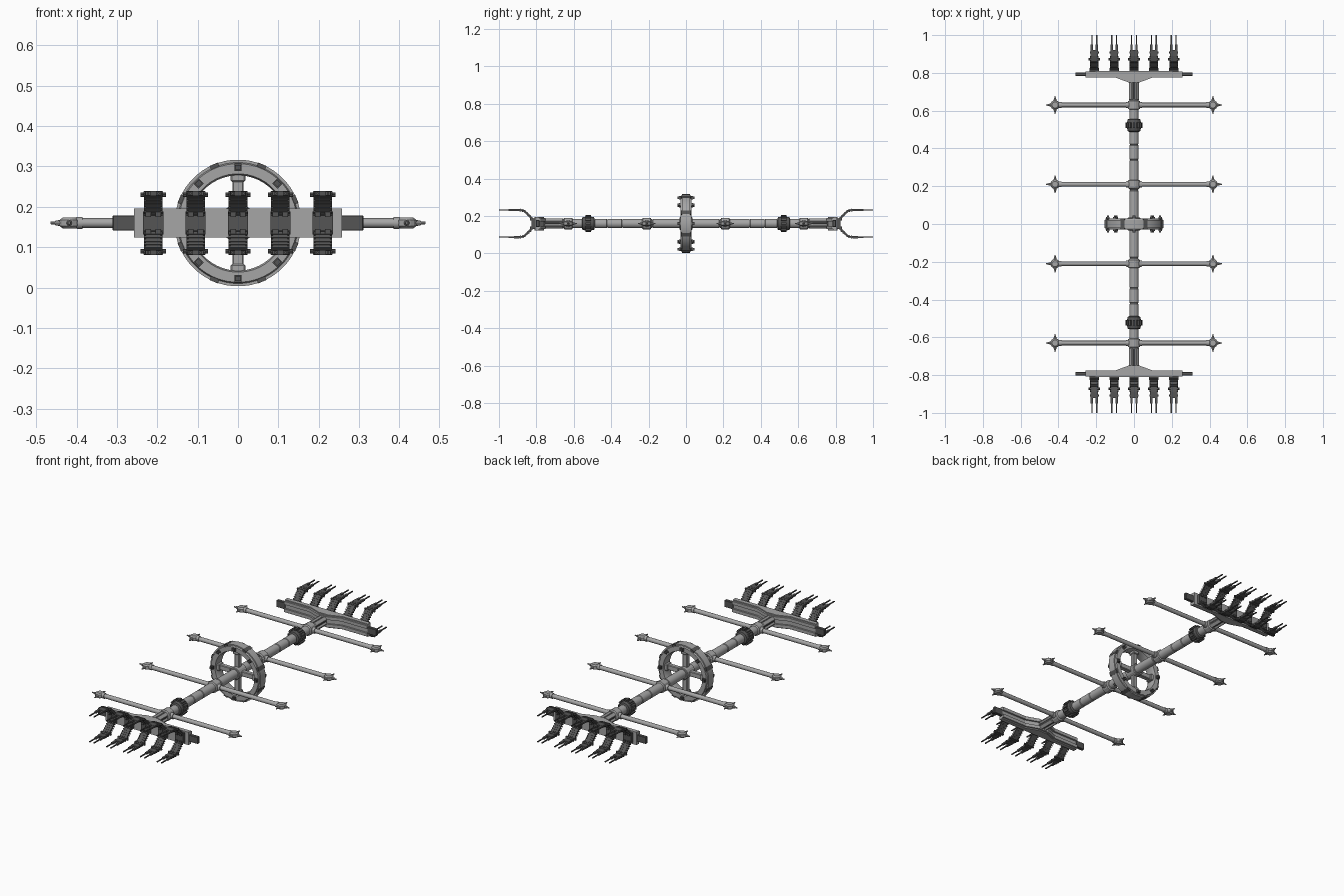
import bpy, bmesh, math
from mathutils import Vector, Matrix

if "Cube" in bpy.data.objects:
    bpy.data.objects.remove(bpy.data.objects["Cube"])

CZ = 0.16  # height of the shaft axis; all parts are modelled around it
dark = bpy.data.materials.new("dark_metal")
dark.diffuse_color = (0.09, 0.09, 0.09, 1)
dark.use_nodes = True
dark.node_tree.nodes["Principled BSDF"].inputs["Base Color"].default_value = dark.diffuse_color
light = bpy.data.materials.new("light_metal")
light.diffuse_color = (0.38, 0.38, 0.38, 1)
light.use_nodes = True
light.node_tree.nodes["Principled BSDF"].inputs["Base Color"].default_value = light.diffuse_color


def box(bm, c, size, rot=None):
    m = Matrix.Translation(c) @ (rot or Matrix()) @ Matrix.Diagonal((*size, 1))
    bmesh.ops.create_cube(bm, size=1, matrix=m)


def cyl(bm, a, b, r1, r2=None, n=16):
    a, b = Vector(a), Vector(b)
    q = (b - a).to_track_quat('Z', 'Y').to_matrix().to_4x4()
    bmesh.ops.create_cone(bm, cap_ends=True, segments=n, radius1=r1,
                          radius2=r1 if r2 is None else r2, depth=(b - a).length,
                          matrix=Matrix.Translation((a + b) / 2) @ q)


def lathe(bm, prof, n=16, closed=False):
    """Revolve (y, radius) points around the shaft axis."""
    rings = []
    for i in range(n):
        t = 2 * math.pi * (i + 0.5) / n
        rings.append([bm.verts.new((r * math.cos(t), y, r * math.sin(t))) for y, r in prof])
    k = len(prof)
    for i in range(n):
        p, q = rings[i], rings[(i + 1) % n]
        for j in range(k if closed else k - 1):
            bm.faces.new((p[j], p[(j + 1) % k], q[(j + 1) % k], q[j]))
    if not closed:
        bm.faces.new([r[0] for r in rings])
        bm.faces.new([r[-1] for r in rings])


def prism(bm, pts, z0, z1):
    lo = [bm.verts.new((x, y, z0)) for x, y in pts]
    hi = [bm.verts.new((x, y, z1)) for x, y in pts]
    bm.faces.new(lo)
    bm.faces.new(hi)
    for i in range(len(pts)):
        j = (i + 1) % len(pts)
        bm.faces.new((lo[i], lo[j], hi[j], hi[i]))


def finish(name, bm, mirror="", mat=light, smooth=False, bevel=0):
    bmesh.ops.recalc_face_normals(bm, faces=bm.faces)
    me = bpy.data.meshes.new(name)
    bm.to_mesh(me)
    bm.free()
    me.materials.append(mat)
    ob = bpy.data.objects.new(name, me)
    ob.location.z = CZ
    bpy.context.collection.objects.link(ob)
    if bevel:
        b = ob.modifiers.new("bevel", 'BEVEL')
        b.width, b.segments = bevel, 1
    if mirror:
        m = ob.modifiers.new("mirror", 'MIRROR')
        m.use_axis = [a in mirror for a in "XYZ"]
        m.use_mirror_merge = False
    if smooth:
        bpy.ops.object.select_all(action='DESELECT')
        ob.select_set(True)
        bpy.context.view_layer.objects.active = ob
        bpy.ops.object.shade_smooth_by_angle(angle=math.radians(32))
    return ob


# central wheel rim with stepped edges
bm = bmesh.new()
lathe(bm, [(-0.022, 0.157), (0.022, 0.157), (0.022, 0.150), (0.030, 0.147), (0.030, 0.122),
           (0.018, 0.118), (-0.018, 0.118), (-0.030, 0.122), (-0.030, 0.147), (-0.022, 0.150)],
      48, True)
finish("wheel_rim", bm, smooth=True)

# four wheel spokes and hub
bm = bmesh.new()
for k in range(4):
    R = Matrix.Rotation(k * math.pi / 2, 4, 'Y')
    box(bm, R @ Vector((0.07, 0, 0)), (0.11, 0.026, 0.028), R)
    box(bm, R @ Vector((0.112, 0, 0)), (0.02, 0.04, 0.036), R)
cyl(bm, (0, -0.034, 0), (0, 0.034, 0), 0.034)
finish("wheel_spokes", bm, bevel=0.003)

# wheel clamps and tread plates
bm = bmesh.new()
for k in range(8):
    R = Matrix.Rotation(k * math.pi / 4, 4, 'Y')
    box(bm, R @ Vector((0.138, 0, 0)), (0.018, 0.076, 0.018), R)
    for s in (-1, 1):
        box(bm, R @ Vector((0.138, s * 0.040, 0)), (0.012, 0.012, 0.014), R)
    R = Matrix.Rotation((k + 0.5) * math.pi / 4, 4, 'Y')
    box(bm, R @ Vector((0.151, 0, 0)), (0.013, 0.056, 0.022), R)
finish("wheel_clamps", bm, mat=dark)

# segmented shaft with collars
bm = bmesh.new()
prof = [(0.0, 0.025)]
for y in (0.18, 0.34, 0.42, 0.49):
    prof += [(y - 0.004, 0.025), (y - 0.002, 0.022), (y + 0.002, 0.022), (y + 0.004, 0.025)]
prof += [(0.66, 0.024)]
lathe(bm, prof, 20)
finish("shaft", bm, "Y", smooth=True)

bm = bmesh.new()
for y in (0.21, 0.63):
    lathe(bm, [(y - 0.024, 0.026), (y - 0.02, 0.032), (y + 0.02, 0.032), (y + 0.024, 0.026)], 12)
    for s in (-1, 1):
        cyl(bm, (s * 0.02, y, 0), (s * 0.042, y, 0), 0.018, 0.016, 12)
finish("shaft_collars", bm, "Y")

# toothed joint
bm = bmesh.new()
lathe(bm, [(0.488, 0.026), (0.492, 0.034), (0.51, 0.038), (0.535, 0.038), (0.553, 0.034), (0.557, 0.026)], 20)
for k in range(12):
    R = Matrix.Rotation(k * math.pi / 6, 4, 'Y')
    box(bm, R @ Vector((0.037, 0.522, 0)), (0.018, 0.03, 0.013), R)
finish("toothed_joint", bm, "Y", mat=dark)

# grooved neck between shaft and head
bm = bmesh.new()
cyl(bm, (0, 0.65, 0), (0, 0.765, 0), 0.02)
finish("neck_core", bm, "Y", mat=dark)
bm = bmesh.new()
for k in range(4):
    R = Matrix.Rotation((k + 0.5) * math.pi / 2, 4, 'Y')
    box(bm, R @ Vector((0.021, 0.706, 0)), (0.016, 0.1, 0.024), R)
finish("neck_rails", bm, "Y", bevel=0.003)

# cross rods
bm = bmesh.new()
for y in (0.21, 0.63):
    cyl(bm, (0, y, 0), (0.4, y, 0), 0.012, n=12)
    cyl(bm, (0.385, y, 0), (0.40, y, 0), 0.015, n=12)
finish("cross_rods", bm, "XY", smooth=True)

# rod end discs with small spikes
bm = bmesh.new()
for y in (0.21, 0.63):
    cyl(bm, (0.418, y, -0.008), (0.418, y, 0.008), 0.025)
    for s in (-1, 1):
        cyl(bm, (0.418, y, s * 0.008), (0.418, y, s * 0.014), 0.023, 0.016)
    for dx, dy in ((1, 0), (0, 1), (0, -1)):
        d = Vector((dx, dy, 0))
        c = Vector((0.418, y, 0))
        cyl(bm, c + d * 0.02, c + d * 0.034, 0.008, 0.006, 8)
        cyl(bm, c + d * 0.03, c + d * 0.047, 0.005, 0.003, 8)
finish("rod_ends", bm, "XY")

# head bar: bulged plan, two flanges and a recessed web
half = [(0.03, 0.750), (0.10, 0.776), (0.258, 0.776), (0.258, 0.808), (0.10, 0.810)]
plan = half + [(-x, y) for x, y in reversed(half)]
web = [(x, y + 0.01 if y < 0.79 else y) for x, y in plan]
bm = bmesh.new()
for s in (-1, 1):
    prism(bm, plan, s * 0.012, s * 0.030)
    prism(bm, web, s * 0.030, s * 0.036)
prism(bm, web, -0.012, 0.012)
finish("head_bar", bm, "Y")

# dark bar ends
bm = bmesh.new()
box(bm, (0.283, 0.793, 0), (0.056, 0.018, 0.038))
finish("head_bar_ends", bm, "XY", mat=dark, bevel=0.002)

# curved claws: five pairs on each head
base, arms, tips = bmesh.new(), bmesh.new(), bmesh.new()
path = [Vector((0, y, z)) for y, z in ((0.815, 0.018), (0.83, 0.034), (0.848, 0.052), (0.865, 0.068), (0.89, 0.073))]
for i in range(5):
    x = (i - 2) * 0.105
    X = Vector((x, 0, 0))
    box(base, (x, 0.815, 0.014), (0.05, 0.02, 0.028))
    for s in (-1, 1):
        box(base, (x + s * 0.012, 0.827, 0.022), (0.014, 0.012, 0.014))
    # ribbed arm made of short plates along the path
    for a, b in zip(path, path[1:]):
        d = b - a
        R = Matrix.Rotation(math.atan2(d.z, d.y), 4, 'X')
        box(arms, X + (a + b) / 2, (0.036, d.length + 0.004, 0.010), R)
        for f in (0.25, 0.75):
            box(arms, X + a + d * f, (0.046, d.length * 0.3, 0.014), R)
    # knuckle, hand plate and twin prongs
    cyl(tips, (x - 0.031, 0.872, 0.070), (x + 0.031, 0.872, 0.070), 0.006, n=8)
    box(tips, (x, 0.905, 0.073), (0.040, 0.03, 0.012))
    for s in (-1, 1):
        box(tips, (x + s * 0.013, 0.93, 0.073), (0.012, 0.04, 0.010))
        box(tips, (x + s * 0.013, 0.97, 0.073), (0.006, 0.06, 0.005))
    cyl(tips, (x - 0.024, 0.908, 0.073), (x + 0.024, 0.908, 0.073), 0.005, n=8)
finish("claw_bases", base, "YZ", mat=dark)
finish("claw_arms", arms, "YZ", mat=dark)
finish("claw_prongs", tips, "YZ", mat=dark)
